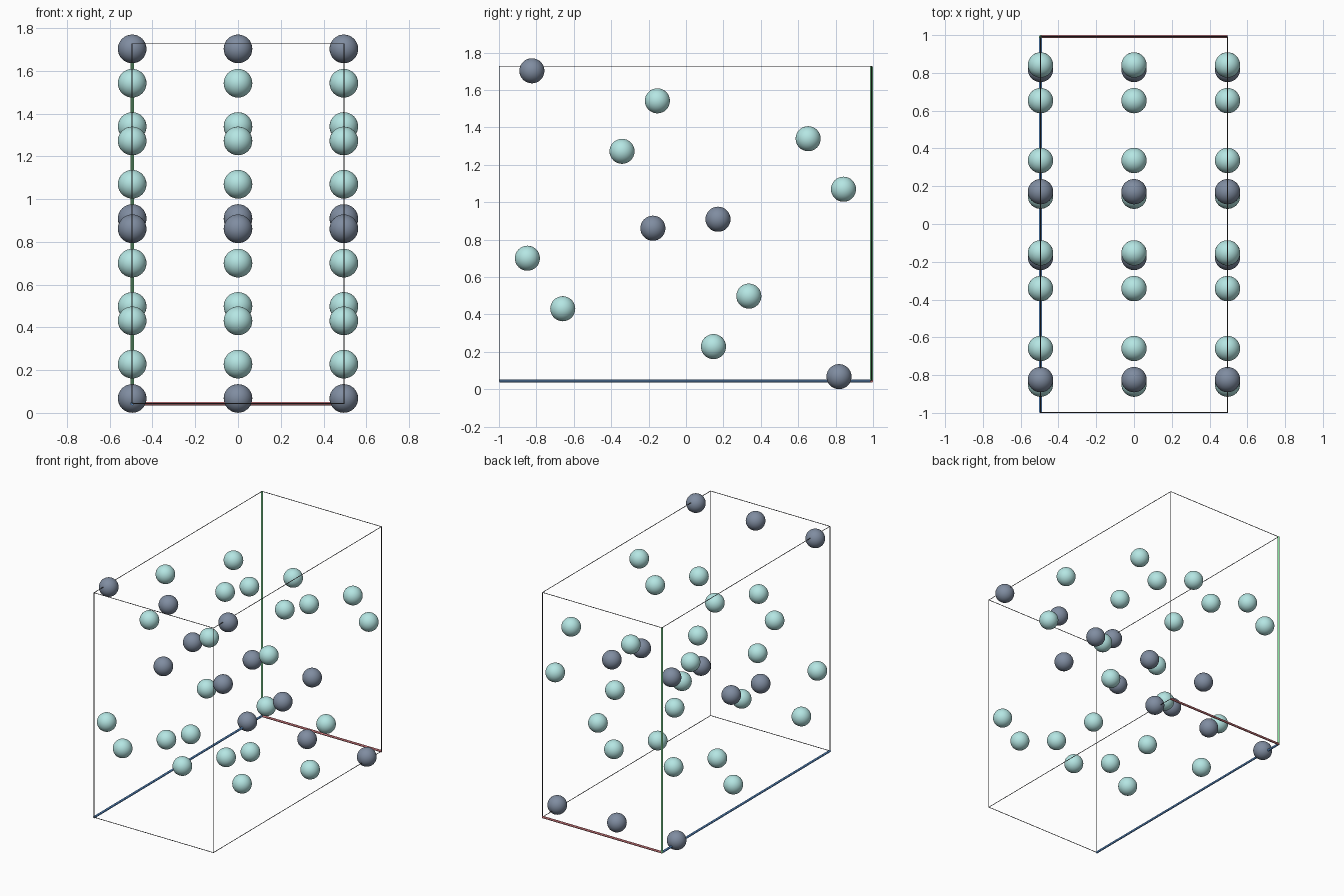
import bpy
from mathutils import Vector

if "Cube" in bpy.data.objects:
    bpy.data.objects.remove(bpy.data.objects["Cube"])

R_ATOM, R_AXIS, R_EDGE = 0.067, 0.008, 0.0022
HX, HY, HZ = 0.495, 0.995, 0.8415          # half sizes of the cell
CENTRE = Vector((0, -0.003, 0.885))


def material(name, rgb):
    m = bpy.data.materials.new(name)
    m.diffuse_color = (*rgb, 1)
    m.use_nodes = True
    m.node_tree.nodes["Principled BSDF"].inputs["Base Color"].default_value = m.diffuse_color
    return m


DARK = material("slate_grey", (0.215, 0.265, 0.355))
PALE = material("pale_teal", (0.46, 0.79, 0.77))
BLACK = material("dark_grey", (0.09, 0.09, 0.095))
RED = material("red", (0.78, 0.24, 0.26))
GREEN = material("green", (0.22, 0.70, 0.31))
BLUE = material("blue", (0.14, 0.36, 0.76))


def finish(name, mat):
    ob = bpy.context.object
    ob.name = name
    ob.data.materials.append(mat)
    bpy.ops.object.shade_smooth_by_angle()


def ball(name, loc, mat):
    bpy.ops.mesh.primitive_uv_sphere_add(segments=32, ring_count=16, radius=R_ATOM, location=loc)
    finish(name, mat)


def rod(name, a, b, r, mat):
    a, b = Vector(a) + CENTRE, Vector(b) + CENTRE
    d = b - a
    bpy.ops.mesh.primitive_cylinder_add(vertices=12, radius=r, depth=d.length, location=(a + b) / 2,
                                        rotation=d.to_track_quat('Z', 'Y').to_euler())
    finish(name, mat)


# Atoms: each seed gives four sites by inversion and glide, repeated in three layers
def atoms(name, y, z, mat):
    gy, gz = y + HY, HZ - z
    for sy, sz in ((y, z), (-y, -z), (gy, gz), (-gy, -gz)):
        for x in (-HX, 0, HX):
            ball(name, CENTRE + Vector((x, sy, sz)), mat)


atoms("dark_atom", -0.821, 0.8175, DARK)
atoms("pale_atom", -0.150, 0.657, PALE)
atoms("pale_atom", -0.339, 0.387, PALE)

# Coloured axes from the origin corner
origin = (-HX, HY, -HZ)
rod("axis_red", origin, (HX, HY, -HZ), R_AXIS, RED)
rod("axis_green", origin, (-HX, HY, HZ), R_AXIS, GREEN)
rod("axis_blue", origin, (-HX, -HY, -HZ), R_AXIS, BLUE)

# Remaining thin cell edges
half = (HX, HY, HZ)
for axis in range(3):
    u, v = [i for i in range(3) if i != axis]
    for su in (-1, 1):
        for sv in (-1, 1):
            a = [0, 0, 0]
            a[u], a[v] = su * half[u], sv * half[v]
            if a[u] == origin[u] and a[v] == origin[v]:
                continue
            b = a[:]
            a[axis], b[axis] = -half[axis], half[axis]
            rod("cell_edge", a, b, R_EDGE, BLACK)
